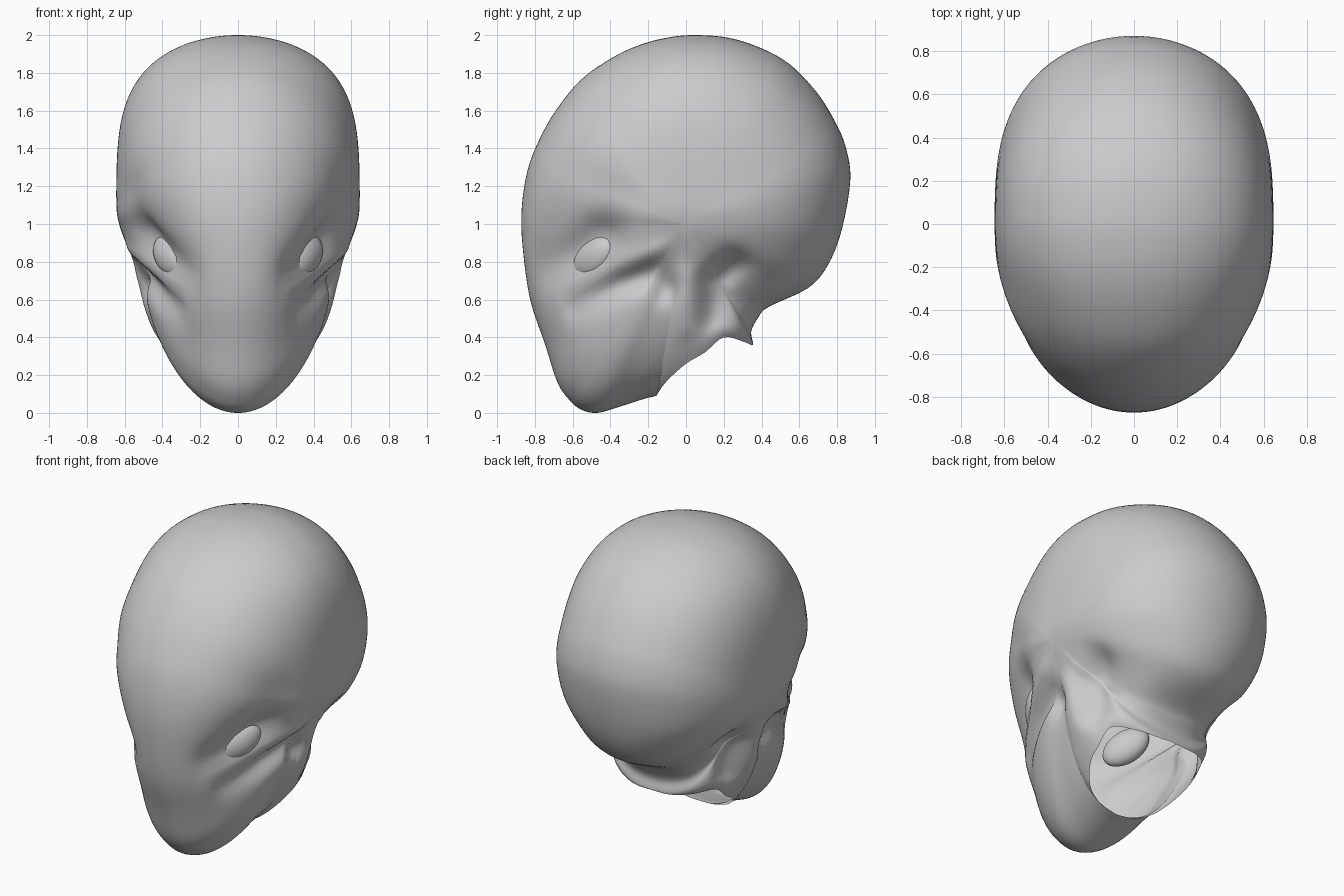
import bpy, bmesh, math
from mathutils import Vector
from mathutils.bvhtree import BVHTree

if "Cube" in bpy.data.objects:
    bpy.data.objects.remove(bpy.data.objects["Cube"])

CZ = 1.0          # height of the side pole the shell is lofted from
SUB, RINGS = 4, 40

# side outline (y, z) from the neck's front lip, round the chin, face, crown and nape
OUTLINE = [(-.16, .09), (-.22, .075), (-.36, .03), (-.47, 0), (-.55, .015), (-.61, .06), (-.68, .16),
           (-.745, .36), (-.825, .60), (-.865, .88), (-.87, 1.08), (-.84, 1.28), (-.78, 1.44),
           (-.69, 1.60), (-.56, 1.76), (-.40, 1.875), (-.24, 1.95), (-.08, 1.99), (.06, 2.0),
           (.23, 1.985), (.40, 1.93), (.55, 1.845), (.69, 1.70), (.785, 1.55), (.845, 1.41),
           (.87, 1.235), (.825, .97), (.75, .78), (.645, .66), (.435, .56), (.38, .50),
           (.345, .43), (.355, .36)]
# open neck rim (y, z, radius of the closed shape that the rim cuts through)
RIM = [(.31, .375, .76), (.2, .4, .80), (.1, .32, .89), (0, .26, .935), (-.1, .17, .95), (-.145, .11, .935)]
# roundness exponent by direction angle (0 = back, 90 = up, 180 = front)
ROUND = [(0, 2.7), (30, 3), (90, 4.2), (130, 3), (160, 2.4), (185, 1.8), (220, 1.75), (245, 1.85), (300, 2.4), (360, 2.7)]
# hollows and ridges drawn on the side: path, width, depth
DETAILS = [([(-.72, .76), (-.51, .87), (-.44, .94)], .10, -.085),           # eye socket
           ([(-.56, 1.02), (-.46, 1.10)], .20, -.035),                      # temple
           ([(-.66, .64), (-.40, .765), (-.15, .86)], .05, .025),           # cheekbone
           ([(-.60, .57), (-.35, .68), (-.17, .74), (-.11, .66)], .06, -.065),  # under cheekbone
           ([(0, .72), (0, .45)], .06, .02),                                # jaw strap
           ([(.15, .50), (.15, .70), (.25, .78)], .075, -.08),              # behind jaw
           ([(.28, .60), (.32, .62)], .14, -.06)]


def seg_dist(p, a, b):
    d = b - a
    t = max(0, min(1, (p - a).dot(d) / d.length_squared))
    return (p - a - d * t).length


def detail(y, z):
    p, total = Vector((y, z)), 0
    for path, width, depth in DETAILS:
        pts = [Vector(q) for q in path]
        d = min(seg_dist(p, a, b) for a, b in zip(pts, pts[1:]))
        total += depth * math.exp(-(d / width) ** 2)
    return total


def roundness(y, z):
    a = math.degrees(math.atan2(z - CZ, y)) % 360
    for (a0, p0), (a1, p1) in zip(ROUND, ROUND[1:]):
        if a <= a1:
            t = (a - a0) / (a1 - a0)
            return p0 + (p1 - p0) * t * t * (3 - 2 * t)


def half_width(z):
    t = max(0, min(1, (z - .68) / .42))
    return .54 + .105 * t * t * (3 - 2 * t)


def closed_spline(pts):
    n, out = len(pts), []
    for i in range(n):
        a, b, c, d = (pts[(i + k) % n] for k in (-1, 0, 1, 2))
        for s in range(SUB):
            t = s / SUB
            out.append(.5 * (2 * b + (c - a) * t + (2 * a - 5 * b + 4 * c - d) * t * t
                             + (3 * b - a - 3 * c + d) * t ** 3))
    return out


# head shell: one half lofted from the side pole to the outline, then mirrored
loop = closed_spline([Vector((y, z, math.hypot(y, z - CZ))) for y, z in OUTLINE] + [Vector(r) for r in RIM])
n = len(loop)
dist = [math.hypot(p.x, p.y - CZ) for p in loop]
closed = len(OUTLINE) * SUB - SUB        # last index on the closed outline
full = [dist[i] if i <= closed else max(dist[i], loop[i].z) for i in range(n)]
W = 9             # softened radius, used away from the edge so no crease forms
soft = [max(full[i], sum(full[(i + k) % n] * (W - abs(k)) for k in range(-W, W + 1)) / W ** 2) for i in range(n)]
bm = bmesh.new()
pole = bm.verts.new((half_width(CZ) + detail(0, CZ), 0, CZ))
rings = []
for k in range(1, RINGS + 1):
    rho = math.sin(k / RINGS * math.pi / 2)
    ring = []
    for i, (oy, oz, _) in enumerate(loop):
        y, z = oy * rho, CZ + (oz - CZ) * rho
        radius = soft[i] + (full[i] - soft[i]) * rho ** 12
        edge = min(1, dist[i] * rho / radius) ** roundness(oy, oz)
        x = half_width(z) * math.sqrt(max(0, 1 - edge))
        x = max(0, x + detail(y, z) * (1 - rho ** 6))
        if k == RINGS and i <= closed:
            x = 0
        ring.append(bm.verts.new((x, y, max(0, z))))
    rings.append(ring)
for i in range(n):
    j = (i + 1) % n
    bm.faces.new((pole, rings[0][j], rings[0][i]))
    for r0, r1 in zip(rings, rings[1:]):
        bm.faces.new((r0[i], r0[j], r1[j], r1[i]))
# relax the sculpted details slightly, keeping the border fixed
inner = [v for r in rings[:-2] for v in r] + [pole]
for _ in range(3):
    bmesh.ops.smooth_vert(bm, verts=inner, factor=.5, use_axis_x=True)
bm.normal_update()
if sum(f.normal.x * f.calc_area() for f in bm.faces) < 0:
    bmesh.ops.reverse_faces(bm, faces=bm.faces[:])
for f in bm.faces:
    f.smooth = True
bm.normal_update()
tree = BVHTree.FromBMesh(bm)
mesh = bpy.data.meshes.new("head")
bm.to_mesh(mesh)
bm.free()
head = bpy.data.objects.new("head", mesh)
bpy.context.collection.objects.link(head)
mirror = head.modifiers.new("mirror", 'MIRROR')
mirror.merge_threshold = .0005

# eyes: slanted ellipsoids set into the sockets
hit = tree.ray_cast(Vector((2, -.51, .83)), Vector((-1, 0, 0)))[0]
long_axis = Vector((.52, .66, .55)).normalized()
out_axis = Vector((.72, -.65, .1))
out_axis = (out_axis - long_axis * out_axis.dot(long_axis)).normalized()
up_axis = out_axis.cross(long_axis)
for name, side in (("right_eye", 1), ("left_eye", -1)):
    eb = bmesh.new()
    bmesh.ops.create_uvsphere(eb, u_segments=32, v_segments=16, radius=1)
    for v in eb.verts:
        p = hit - out_axis * .035 + long_axis * v.co.x * .155 + up_axis * v.co.y * .10 + out_axis * v.co.z * .07
        v.co = (p.x * side, p.y, p.z)
    bmesh.ops.recalc_face_normals(eb, faces=eb.faces[:])
    for f in eb.faces:
        f.smooth = True
    em = bpy.data.meshes.new(name)
    eb.to_mesh(em)
    eb.free()
    bpy.context.collection.objects.link(bpy.data.objects.new(name, em))
